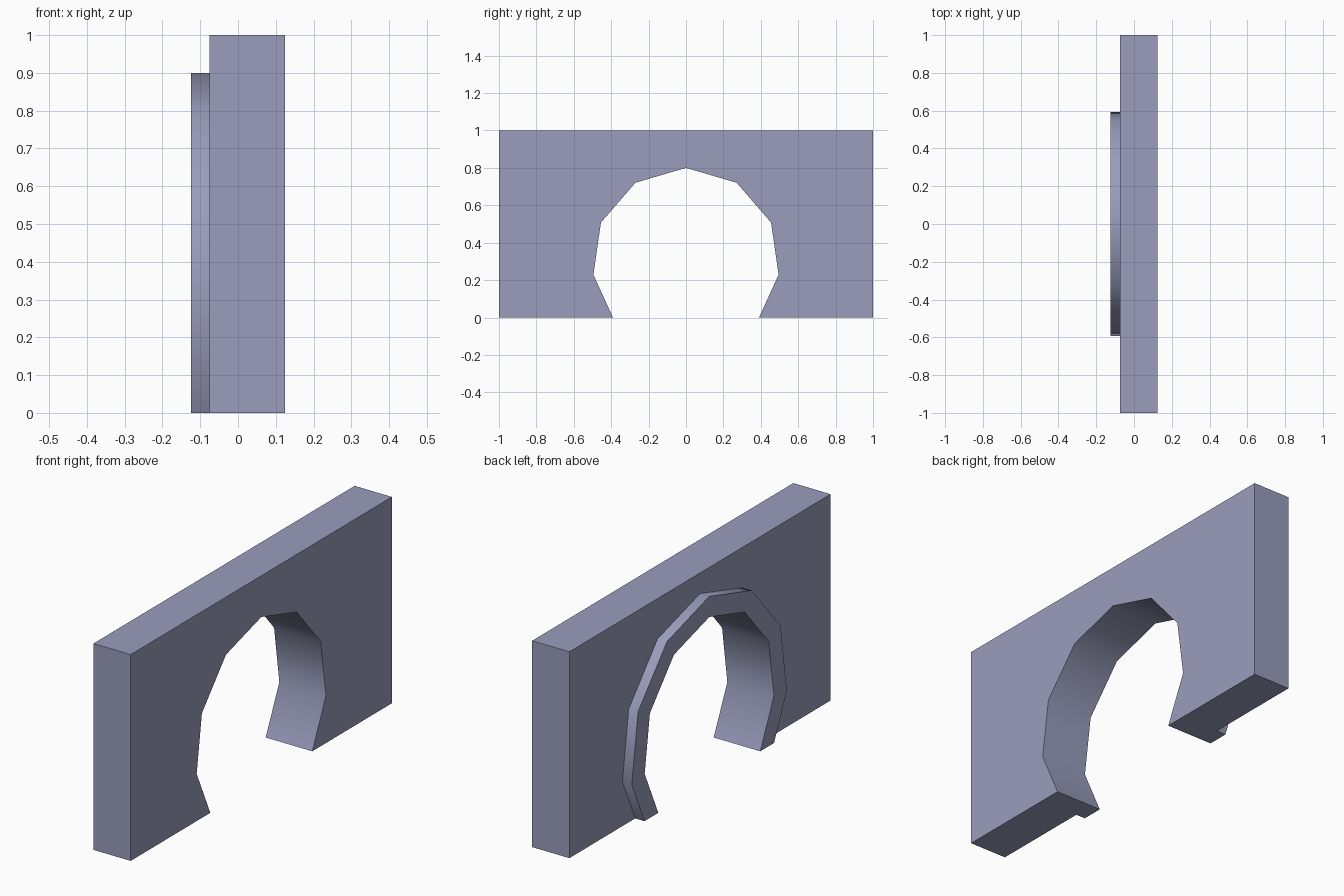
import bpy
import bmesh
import math

if "Cube" in bpy.data.objects:
    bpy.data.objects.remove(bpy.data.objects["Cube"])

SIDES, CENTRE_Z = 11, 0.3

mat = bpy.data.materials.new("blue grey")
mat.diffuse_color = (0.32, 0.34, 0.50, 1)
mat.use_nodes = True
mat.node_tree.nodes["Principled BSDF"].inputs["Base Color"].default_value = mat.diffuse_color


def arch(radius):
    """(y, z) points of an 11-sided arch, clipped at the ground, from +y over the top to -y."""
    step = 2 * math.pi / SIDES
    half = [(radius * math.sin(i * step), CENTRE_Z + radius * math.cos(i * step))
            for i in range(5)]
    (y0, z0), (y1, z1) = half[3], half[4]
    half[4] = (y0 + (y1 - y0) * z0 / (z0 - z1), 0.0)
    return half[::-1] + [(-y, z) for y, z in half[1:]]


def extrude_profile(name, points, x0, x1):
    """Solid made from a closed (y, z) outline between x0 and x1."""
    bm = bmesh.new()
    face = bm.faces.new([bm.verts.new((x0, y, z)) for y, z in points])
    result = bmesh.ops.extrude_face_region(bm, geom=[face], use_keep_orig=True)
    moved = [g for g in result["geom"] if isinstance(g, bmesh.types.BMVert)]
    bmesh.ops.translate(bm, verts=moved, vec=(x1 - x0, 0, 0))
    bmesh.ops.recalc_face_normals(bm, faces=bm.faces)
    mesh = bpy.data.meshes.new(name)
    bm.to_mesh(mesh)
    bm.free()
    mesh.materials.append(mat)
    obj = bpy.data.objects.new(name, mesh)
    bpy.context.collection.objects.link(obj)
    # smooth curved band, sharp rims
    bpy.ops.object.select_all(action='DESELECT')
    obj.select_set(True)
    bpy.context.view_layer.objects.active = obj
    bpy.ops.object.shade_smooth_by_angle(angle=math.radians(45))
    return obj


inner, outer = arch(0.5), arch(0.6)

# wall with the arched opening
extrude_profile("wall", inner + [(-1, 0), (-1, 1), (1, 1), (1, 0)], -0.075, 0.125)

# raised trim around the opening, on the -x side
extrude_profile("arch_trim", inner + outer[::-1], -0.125, -0.075)
